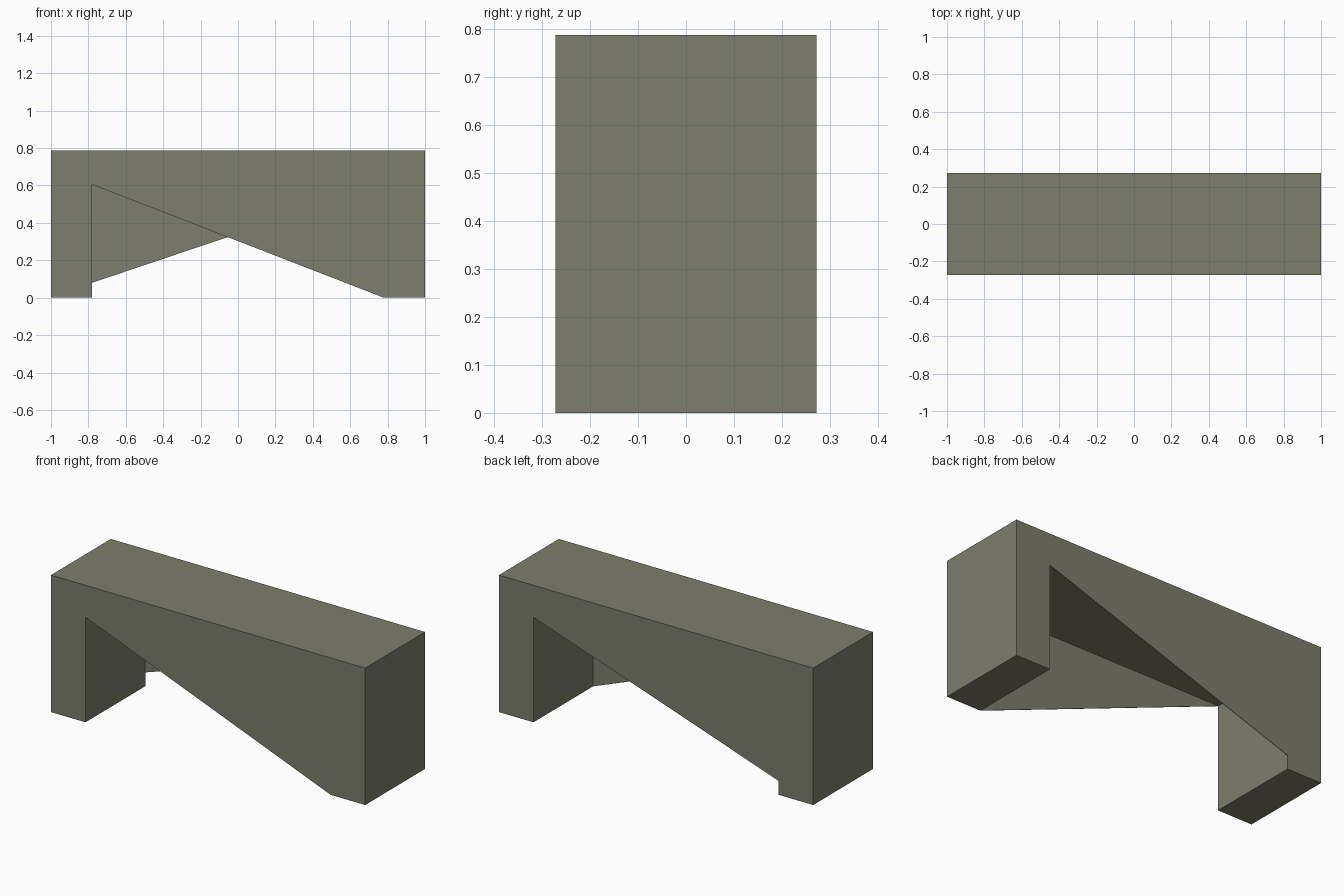
import bpy
import bmesh

HALF_LENGTH, HALF_DEPTH, HEIGHT = 1.0, 0.272, 0.788
INNER, CEILING, STEP = 0.78, 0.605, 0.08
PLATE = 0.003

cube = bpy.data.objects.get("Cube")
if cube:
    bpy.data.objects.remove(cube, do_unlink=True)

stone = bpy.data.materials.new("olive grey stone")
colour = (0.205, 0.209, 0.150, 1.0)
stone.diffuse_color = colour
stone.use_nodes = True
stone.node_tree.nodes["Principled BSDF"].inputs["Base Color"].default_value = colour


def extrude_profile(name, profile, y_start, y_end):
    """Solid made by sweeping an (x, z) outline along y."""
    bm = bmesh.new()
    face = bm.faces.new([bm.verts.new((x, y_start, z)) for x, z in profile])
    swept = bmesh.ops.extrude_face_region(bm, geom=[face])["geom"]
    verts = [v for v in swept if isinstance(v, bmesh.types.BMVert)]
    bmesh.ops.translate(bm, verts=verts, vec=(0, y_end - y_start, 0))
    bmesh.ops.recalc_face_normals(bm, faces=bm.faces)
    mesh = bpy.data.meshes.new(name)
    bm.to_mesh(mesh)
    bm.free()
    mesh.materials.append(stone)
    obj = bpy.data.objects.new(name, mesh)
    bpy.context.collection.objects.link(obj)
    return obj


# Two legs joined by a flat beam
extrude_profile("bridge_block", [
    (-HALF_LENGTH, 0), (-INNER, 0), (-INNER, CEILING), (INNER, CEILING),
    (INNER, 0), (HALF_LENGTH, 0), (HALF_LENGTH, HEIGHT), (-HALF_LENGTH, HEIGHT),
], -HALF_DEPTH, HALF_DEPTH)

# Thin triangular brace reaching the floor at the front of the left leg
extrude_profile("front_brace_panel", [
    (-INNER, CEILING), (INNER, 0), (INNER, CEILING),
], -HALF_DEPTH, -HALF_DEPTH + PLATE)

# Opposite brace at the back, stopping just above the floor at the right leg
extrude_profile("back_brace_panel", [
    (INNER, CEILING), (-INNER, CEILING), (-INNER, STEP),
], HALF_DEPTH - PLATE, HALF_DEPTH)
